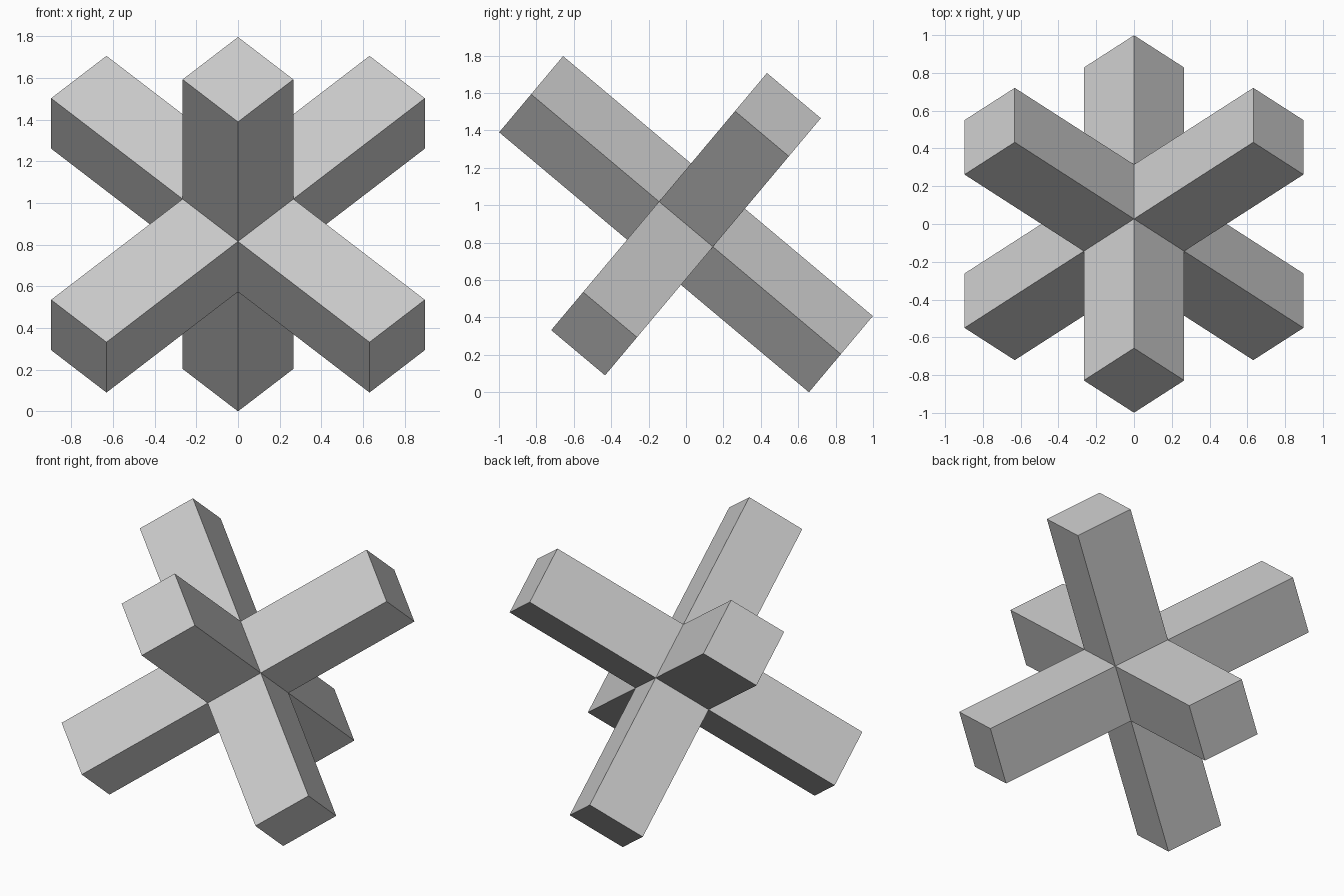
import bpy, bmesh
from math import sin, cos, radians, sqrt
from mathutils import Matrix, Vector

if "Cube" in bpy.data.objects:
    bpy.data.objects.remove(bpy.data.objects["Cube"])

HALF = 0.188      # half thickness of the square bars
REACH = 1.081     # distance from the centre to each bar end
TILT = radians(40)

# Three perpendicular bar directions: one leaning forward, two crossing diagonally
lean = Vector((0, -cos(TILT), sin(TILT)))
up = Vector((0, sin(TILT), cos(TILT)))
side = Vector((1, 0, 0))
axes = Matrix((lean, (side + up) / sqrt(2), (up - side) / sqrt(2))).transposed()

# Central cube with an arm pulled out of every face
bm = bmesh.new()
bmesh.ops.create_cube(bm, size=2 * HALF)
bm.normal_update()
for face in list(bm.faces):
    offset = face.normal * (REACH - HALF)
    arm = bmesh.ops.extrude_discrete_faces(bm, faces=[face])["faces"][0]
    bmesh.ops.translate(bm, verts=arm.verts, vec=offset)

# Tilt the cross and stand its lowest corner on the ground
bmesh.ops.transform(bm, matrix=axes.to_4x4(), verts=bm.verts)
bmesh.ops.translate(bm, verts=bm.verts, vec=(0, 0, -min(v.co.z for v in bm.verts)))
bmesh.ops.recalc_face_normals(bm, faces=bm.faces)

mesh = bpy.data.meshes.new("six_arm_cross")
bm.to_mesh(mesh)
bm.free()
bpy.context.collection.objects.link(bpy.data.objects.new("six_arm_cross", mesh))
